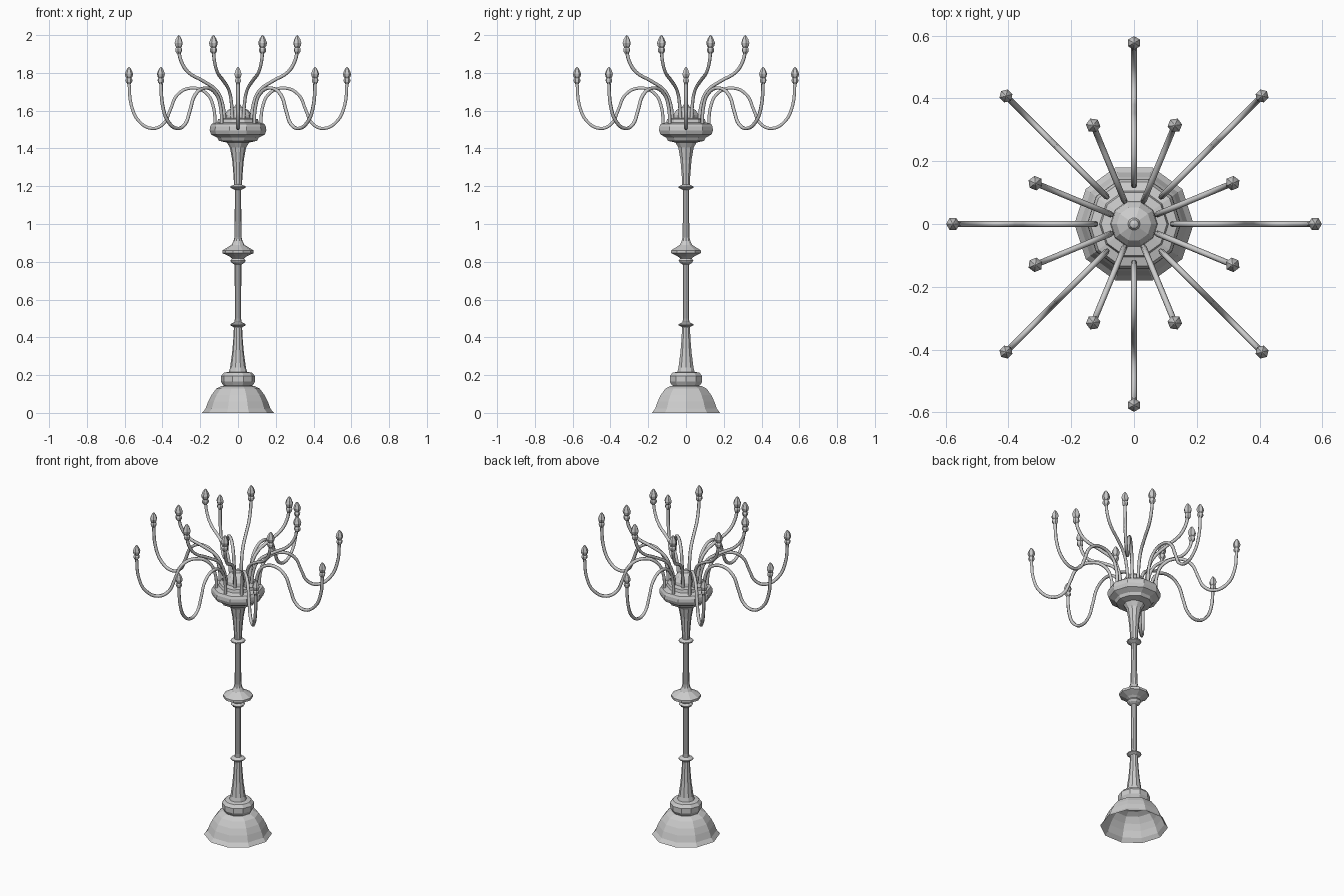
import bpy, bmesh
from math import pi, sin, cos

if "Cube" in bpy.data.objects:
    bpy.data.objects.remove(bpy.data.objects["Cube"])


def link(name, data):
    ob = bpy.data.objects.new(name, data)
    bpy.context.collection.objects.link(ob)
    return ob


def lathe_mesh(name, profile, sides):
    """Flat-faced surface of revolution; a zero radius becomes a single tip."""
    bm = bmesh.new()
    rings = []
    for r, z in profile:
        if r == 0:
            rings.append([bm.verts.new((0, 0, z))] * sides)
        else:
            rings.append([bm.verts.new((r * cos(2 * pi * i / sides), r * sin(2 * pi * i / sides), z))
                          for i in range(sides)])
    for a, b in zip(rings, rings[1:]):
        for i in range(sides):
            j = (i + 1) % sides
            bm.faces.new(dict.fromkeys((a[i], a[j], b[j], b[i])))
    bmesh.ops.recalc_face_normals(bm, faces=bm.faces)
    me = bpy.data.meshes.new(name)
    bm.to_mesh(me)
    bm.free()
    return me


def arm_curve(name, path, radius):
    cu = bpy.data.curves.new(name, 'CURVE')
    cu.dimensions = '3D'
    cu.bevel_depth = radius
    cu.bevel_resolution = 1
    cu.resolution_u = 4
    cu.use_fill_caps = True
    sp = cu.splines.new('BEZIER')
    sp.bezier_points.add(len(path) - 1)
    for p, (r, z) in zip(sp.bezier_points, path):
        p.co = (r, 0, z)
        p.handle_left_type = p.handle_right_type = 'AUTO'
    return cu


# Hollow ten-sided foot
link("foot", lathe_mesh("foot", [
    (.19, 0), (.172, .022), (.158, .06), (.14, .095), (.115, .128), (.085, .143), (.05, .145)], 10))

# Turned stem with collars
link("stem", lathe_mesh("stem", [
    (.05, .14), (.078, .145), (.09, .165), (.09, .195), (.075, .213), (.048, .217),
    (.042, .24), (.031, .32), (.025, .39), (.022, .45),
    (.024, .455), (.041, .464), (.041, .470), (.02, .48),
    (.016, .50), (.018, .785), (.034, .795), (.041, .806), (.032, .818),
    (.045, .828), (.083, .846), (.083, .86), (.05, .88), (.034, .89), (.024, .91),
    (.019, .93), (.016, 1.18), (.024, 1.184), (.041, 1.192), (.041, 1.199), (.021, 1.208),
    (.024, 1.26), (.031, 1.34), (.043, 1.405), (.062, 1.437)], 10))

# Bowl that holds the arms, with low dome
link("bowl", lathe_mesh("bowl", [
    (0, 1.432), (.062, 1.432), (.1, 1.44), (.11, 1.457), (.142, 1.474), (.15, 1.495), (.148, 1.515),
    (.14, 1.53), (.11, 1.538), (.105, 1.555), (.075, 1.56), (.072, 1.578),
    (.055, 1.602), (.02, 1.62), (.014, 1.632), (0, 1.637)], 10))

# Arms and flame bulbs, two rings of eight
outer_path = [(.122, 1.525), (.128, 1.61), (.165, 1.69), (.245, 1.72), (.32, 1.685),
              (.36, 1.60), (.395, 1.53), (.455, 1.506), (.525, 1.545), (.565, 1.63), (.577, 1.75)]
inner_path = [(.077, 1.54), (.088, 1.63), (.122, 1.705), (.20, 1.757),
              (.287, 1.805), (.327, 1.865), (.34, 1.92)]
flame = [(0, 0), (.1, 0), (.19, .12), (.2, .25), (.14, .34), (.2, .42), (.24, .58),
         (.17, .78), (.07, .95), (0, 1)]

for label, path, height, base, start in (("outer", outer_path, .09, 1.742, 0),
                                         ("inner", inner_path, .098, 1.902, pi / 8)):
    curve = arm_curve(label + "_arm", path, .0095)
    bulb = lathe_mesh(label + "_bulb", [(r * height, z * height) for r, z in flame], 6)
    for i in range(8):
        a = start + i * pi / 4
        arm = link(f"{label}_arm_{i + 1}", curve)
        arm.rotation_euler.z = a
        lamp = link(f"{label}_bulb_{i + 1}", bulb)
        lamp.location = (path[-1][0] * cos(a), path[-1][0] * sin(a), base)
        lamp.rotation_euler.z = a
